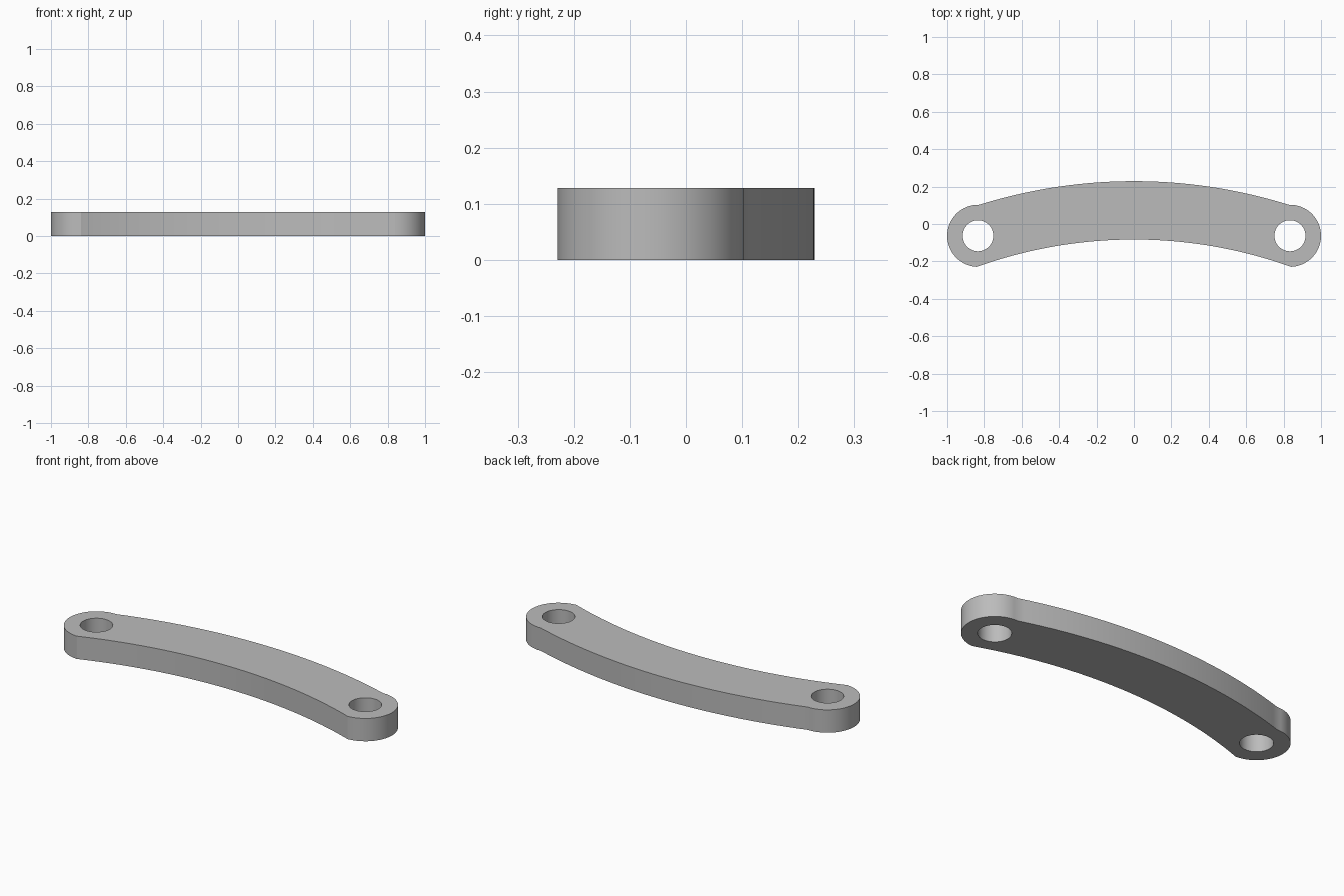
import bpy, bmesh
from math import sin, cos, pi, asin

old = bpy.data.objects.get("Cube")
if old:
    bpy.data.objects.remove(old, do_unlink=True)

THICK = 0.128
EYE_X, EYE_Y = 0.834, -0.063
EYE_R, HOLE_R = 0.166, 0.083


def arc(cx, cy, r, start, end, steps):
    """Points along a circular arc, ends included."""
    return [(cx + r * cos(start + (end - start) * i / steps),
             cy + r * sin(start + (end - start) * i / steps)) for i in range(steps + 1)]


def bow(half_width, end_y, apex_y, steps=48):
    """Shallow arc from right to left, rising to the apex in the middle."""
    rise = apex_y - end_y
    r = (half_width ** 2 + rise ** 2) / (2 * rise)
    a = asin(half_width / r)
    return arc(0, apex_y - r, r, pi / 2 - a, pi / 2 + a, steps)


def add_loop(curve, points):
    spline = curve.splines.new('POLY')
    spline.points.add(len(points) - 1)
    for p, (x, y) in zip(spline.points, points):
        p.co = (x, y, 0, 1)
    spline.use_cyclic_u = True


# Outline: upper bow, left eye, lower bow, right eye
upper = bow(0.826, 0.103, 0.229)
lower = bow(0.840, -0.229, -0.083)[::-1]
left_eye = arc(-EYE_X, EYE_Y, EYE_R, pi / 2, 3 * pi / 2, 32)[1:-1]
right_eye = arc(EYE_X, EYE_Y, EYE_R, -pi / 2, pi / 2, 32)[1:-1]

profile = bpy.data.curves.new("link_profile", 'CURVE')
profile.dimensions = '2D'
profile.fill_mode = 'BOTH'
profile.extrude = THICK / 2
add_loop(profile, upper + left_eye + lower + right_eye)

# Pin holes
for side in (-1, 1):
    add_loop(profile, arc(side * EYE_X, EYE_Y, HOLE_R, 0, 2 * pi, 48)[:-1])

# Turn the extruded profile into a welded mesh
link = bpy.data.objects.new("curved_link", profile)
bpy.context.collection.objects.link(link)
bpy.ops.object.select_all(action='DESELECT')
link.select_set(True)
bpy.context.view_layer.objects.active = link
bpy.ops.object.convert(target='MESH')
link = bpy.context.view_layer.objects.active

bm = bmesh.new()
bm.from_mesh(link.data)
bmesh.ops.remove_doubles(bm, verts=bm.verts, dist=0.0005)
bmesh.ops.translate(bm, verts=bm.verts, vec=(0, 0, THICK / 2))
bmesh.ops.recalc_face_normals(bm, faces=bm.faces)
bm.to_mesh(link.data)
bm.free()

# Plain grey finish
grey = bpy.data.materials.new("light_grey")
grey.use_nodes = True
colour = (0.50, 0.50, 0.50, 1)
grey.diffuse_color = colour
grey.node_tree.nodes["Principled BSDF"].inputs["Base Color"].default_value = colour
link.data.materials.clear()
link.data.materials.append(grey)
bpy.ops.object.shade_smooth_by_angle(angle=0.3)
